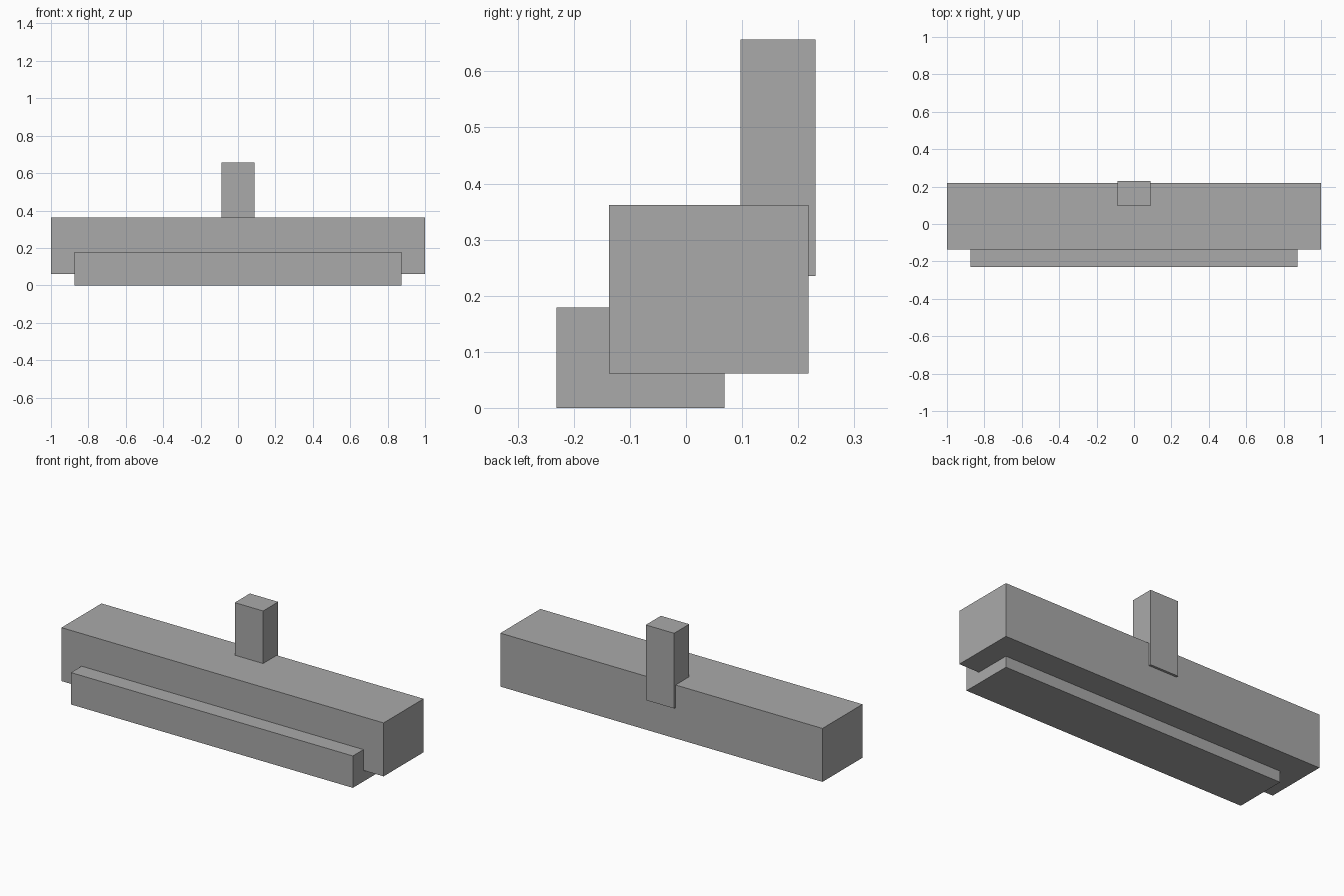
import bpy

if "Cube" in bpy.data.objects:
    bpy.data.objects.remove(bpy.data.objects["Cube"])

# Single flat grey
grey = bpy.data.materials.new("grey")
grey.diffuse_color = (0.4, 0.4, 0.4, 1)
grey.use_nodes = True
grey.node_tree.nodes["Principled BSDF"].inputs["Base Color"].default_value = grey.diffuse_color


def box(name, x, y, z):
    """Box spanning the given (min, max) ranges."""
    spans = (x, y, z)
    bpy.ops.mesh.primitive_cube_add(size=1, location=[(a + b) / 2 for a, b in spans])
    ob = bpy.context.object
    ob.name = name
    ob.scale = [b - a for a, b in spans]
    bpy.ops.object.transform_apply(location=False, rotation=False, scale=True)
    ob.data.materials.append(grey)
    return ob


# Long main beam
box("main_beam", (-1, 1), (-0.137, 0.218), (0.062, 0.362))
# Lower rail set into the front and underside of the beam
box("front_rail", (-0.875, 0.875), (-0.231, 0.069), (0, 0.179))
# Upright post at the back
box("rear_post", (-0.088, 0.088), (0.097, 0.231), (0.235, 0.657))
